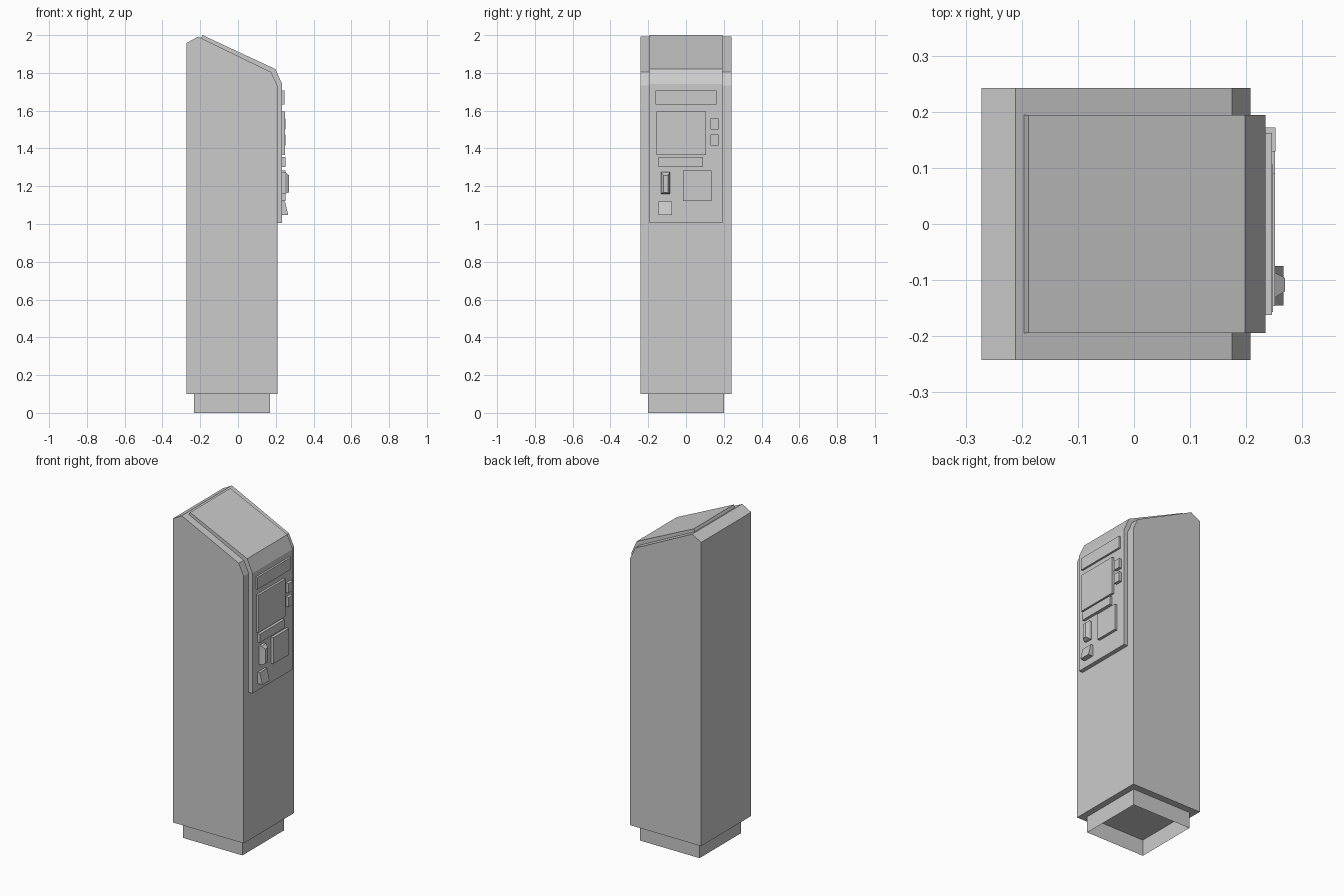
import bpy, bmesh

if "Cube" in bpy.data.objects:
    bpy.data.objects.remove(bpy.data.objects["Cube"])


def make(name, verts, faces):
    me = bpy.data.meshes.new(name)
    me.from_pydata(verts, [], faces)
    bm = bmesh.new()
    bm.from_mesh(me)
    bmesh.ops.recalc_face_normals(bm, faces=bm.faces)
    bm.to_mesh(me)
    bm.free()
    ob = bpy.data.objects.new(name, me)
    bpy.context.collection.objects.link(ob)
    return ob


def extrude_y(name, profile, y0, y1):
    """Extrude an xz profile along y into a closed solid."""
    n = len(profile)
    verts = [(x, y, z) for y in (y0, y1) for x, z in profile]
    faces = [(i, (i + 1) % n, n + (i + 1) % n, n + i) for i in range(n)]
    faces += [tuple(range(n)), tuple(range(n, 2 * n))]
    return make(name, verts, faces)


def block(name, back, front, x0, x1):
    """Block facing +x between two (y0, y1, z0, z1) rectangles."""
    verts = []
    for x, (a, b, c, d) in ((x0, back), (x1, front)):
        verts += [(x, a, c), (x, b, c), (x, b, d), (x, a, d)]
    faces = [(i, (i + 1) % 4, 4 + (i + 1) % 4, 4 + i) for i in range(4)]
    return make(name, verts, faces + [(0, 1, 2, 3), (4, 5, 6, 7)])


# Cabinet with sloped top
extrude_y("cabinet", [(-0.272, 0.10), (0.208, 0.10), (0.208, 1.733), (0.175, 1.804),
                      (-0.211, 1.992), (-0.272, 1.958)], -0.242, 0.242)

# Hollow plinth, open underneath
xa, xb, ya, yb = -0.232, 0.17, -0.2, 0.2
ring = [(xa, ya), (xb, ya), (xb, yb), (xa, yb)]
make("plinth", [(x, y, z) for z in (0, 0.1) for x, y in ring],
     [(i, (i + 1) % 4, 4 + (i + 1) % 4, 4 + i) for i in range(4)])

# Bent cover plate running over the top and down the face
extrude_y("cover_plate", [(-0.188, 2.0), (0.198, 1.82), (0.234, 1.74), (0.234, 1.005),
                          (0.205, 1.005), (0.205, 1.732), (0.173, 1.80), (-0.198, 1.98)],
          -0.194, 0.194)

# Flat fittings on the face: (y0, y1, z0, z1), front x
X = 0.230
fittings = {
    "sign_bar": ((-0.162, 0.162, 1.632, 1.706), 0.246),
    "screen": ((-0.157, 0.106, 1.366, 1.596), 0.248),
    "upper_button": ((0.129, 0.172, 1.500, 1.558), 0.252),
    "lower_button": ((0.129, 0.172, 1.415, 1.473), 0.252),
    "label_bar": ((-0.146, 0.091, 1.302, 1.354), 0.251),
    "keypad_plate": ((-0.016, 0.134, 1.122, 1.283), 0.251),
}
for name, (rect, x1) in fittings.items():
    block(name, rect, rect, X, x1)

# Card slot with tapered nose
slot = (-0.132, -0.086, 1.160, 1.274)
block("card_slot_base", slot, slot, X, 0.250)
block("card_slot_nose", slot, (-0.120, -0.096, 1.168, 1.258), 0.250, 0.269)

# Coin tray wedge
extrude_y("coin_tray", [(X, 1.048), (0.266, 1.048), (0.249, 1.118), (X, 1.118)],
          -0.145, -0.075)
